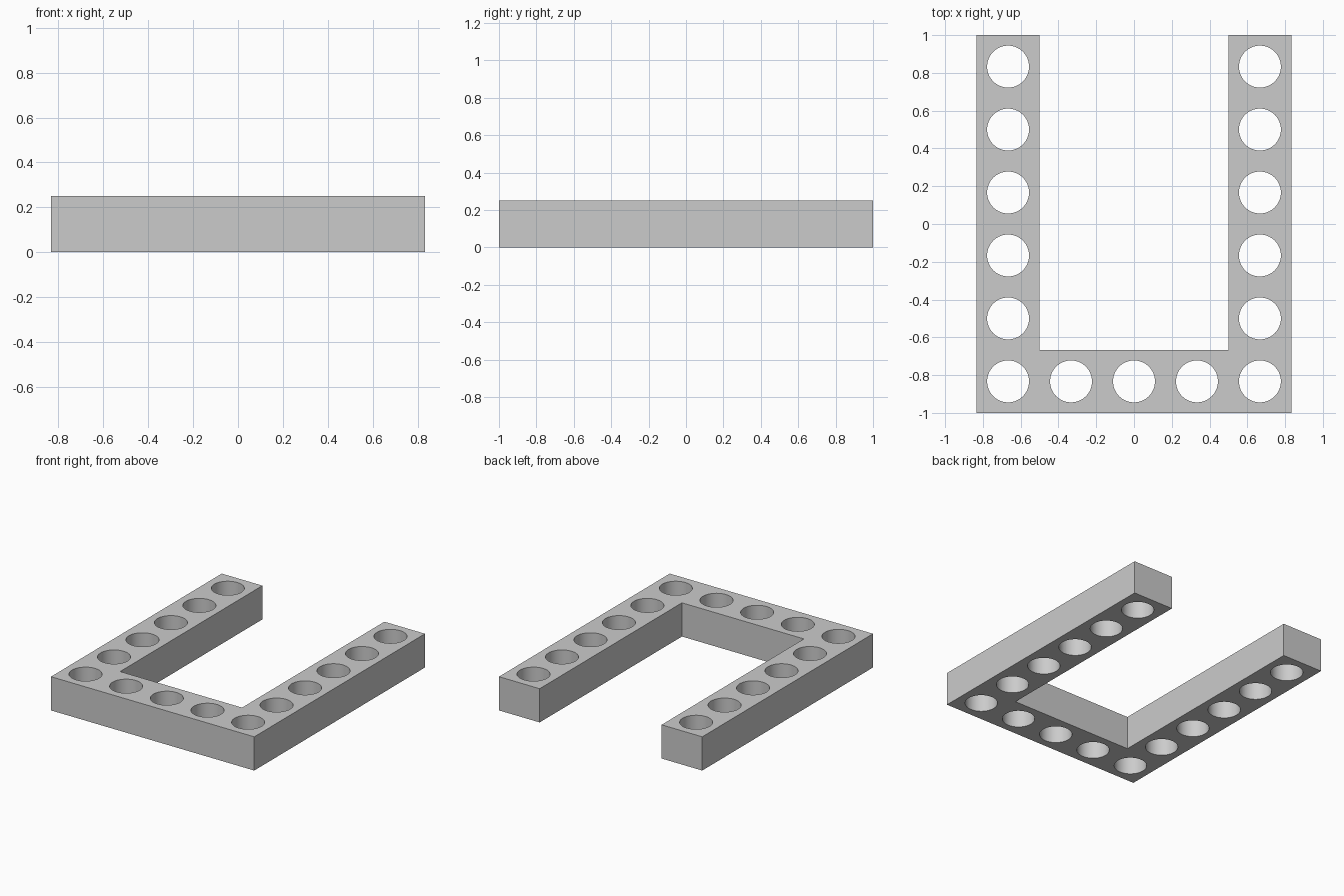
import bpy
import bmesh
import math
from mathutils import Matrix

if "Cube" in bpy.data.objects:
    bpy.data.objects.remove(bpy.data.objects["Cube"], do_unlink=True)

PITCH = 1 / 3      # spacing of the holes and width of the beam
HEIGHT = 0.25
RADIUS = 0.111
COLS, ROWS = 5, 6

grey = bpy.data.materials.new("plain_grey")
grey.use_nodes = True
colour = (0.6, 0.6, 0.6, 1)
grey.diffuse_color = colour
grey.node_tree.nodes["Principled BSDF"].inputs["Base Color"].default_value = colour


def add_object(name, bm):
    bmesh.ops.recalc_face_normals(bm, faces=bm.faces)
    mesh = bpy.data.meshes.new(name)
    bm.to_mesh(mesh)
    bm.free()
    mesh.materials.append(grey)
    obj = bpy.data.objects.new(name, mesh)
    bpy.context.collection.objects.link(obj)
    return obj


# U-shaped beam: half outline mirrored, then extruded upwards
out_x, in_x = COLS * PITCH / 2, COLS * PITCH / 2 - PITCH
half = [(out_x, -1), (out_x, 1), (in_x, 1), (in_x, -1 + PITCH)]
outline = half + [(-x, y) for x, y in reversed(half)]
bm = bmesh.new()
base = bm.faces.new([bm.verts.new((x, y, 0)) for x, y in outline])
top = bmesh.ops.extrude_face_region(bm, geom=[base], use_keep_orig=True)["geom"]
bmesh.ops.translate(bm, vec=(0, 0, HEIGHT),
                    verts=[v for v in top if isinstance(v, bmesh.types.BMVert)])
beam = add_object("u_shaped_beam", bm)

# Hole cutters along the two arms and the front bar
bm = bmesh.new()
for col in range(COLS):
    for row in range(ROWS):
        if row == 0 or col in (0, COLS - 1):
            spot = ((col - (COLS - 1) / 2) * PITCH,
                    (row - (ROWS - 1) / 2) * PITCH, HEIGHT / 2)
            bmesh.ops.create_cone(bm, cap_ends=True, segments=64,
                                  radius1=RADIUS, radius2=RADIUS,
                                  depth=HEIGHT * 2,
                                  matrix=Matrix.Translation(spot))
cutter = add_object("hole_cutter", bm)
cutter.hide_render = True

# Cut the holes, then drop the cutter
cut = beam.modifiers.new("holes", "BOOLEAN")
cut.operation = "DIFFERENCE"
cut.solver = "EXACT"
cut.object = cutter
bpy.ops.object.select_all(action="DESELECT")
beam.select_set(True)
bpy.context.view_layer.objects.active = beam
bpy.ops.object.modifier_apply(modifier=cut.name)
bpy.data.objects.remove(cutter, do_unlink=True)

# Smooth hole walls, sharp rims
bpy.ops.object.shade_smooth_by_angle(angle=math.radians(30))
